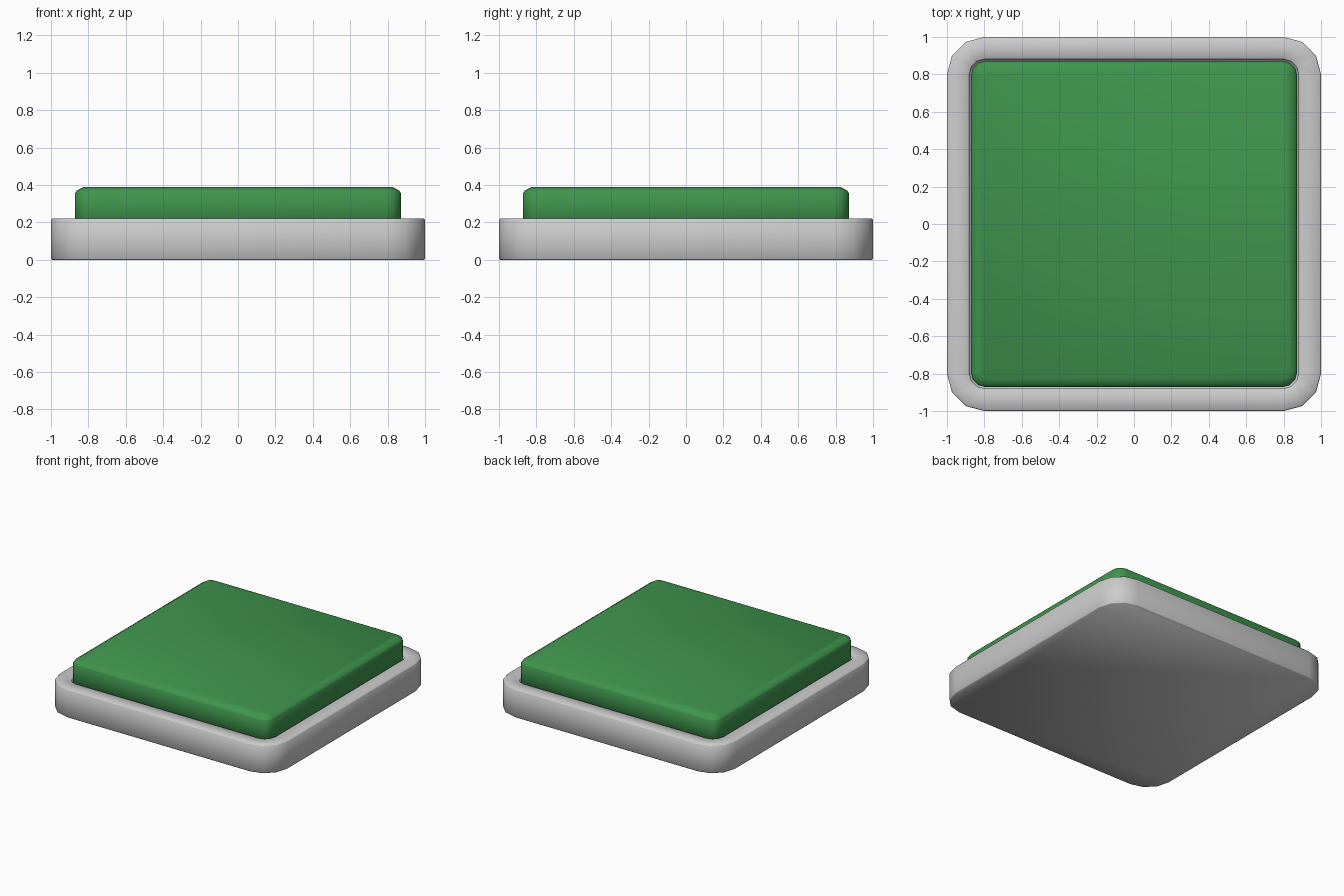
import bpy, bmesh, math

if "Cube" in bpy.data.objects:
    bpy.data.objects.remove(bpy.data.objects["Cube"])


def outline(half, radius, segs=3):
    """Counter-clockwise rounded square."""
    pts = []
    for k in range(4):
        q = k * math.pi / 2
        c = half - radius
        cx = c if k in (0, 3) else -c
        cy = c if k in (0, 1) else -c
        for i in range(segs + 1):
            a = q + i / segs * math.pi / 2
            pts.append((cx + radius * math.cos(a), cy + radius * math.sin(a)))
    return pts


def loft(name, levels, color=None):
    """Skin rounded squares (half size, corner radius, z) and cap both ends."""
    bm = bmesh.new()
    rings = [[bm.verts.new((x, y, z)) for x, y in outline(h, r)] for h, r, z in levels]
    for lo, hi in zip(rings, rings[1:]):
        n = len(lo)
        for i in range(n):
            j = (i + 1) % n
            bm.faces.new((lo[i], lo[j], hi[j], hi[i]))
    bm.faces.new(rings[0][::-1])
    bm.faces.new(rings[-1])
    for f in bm.faces:
        f.smooth = True
    mesh = bpy.data.meshes.new(name)
    bm.to_mesh(mesh)
    bm.free()
    obj = bpy.data.objects.new(name, mesh)
    bpy.context.collection.objects.link(obj)
    if color:
        mat = bpy.data.materials.new(name + "_colour")
        mat.diffuse_color = color
        mat.use_nodes = True
        mat.node_tree.nodes["Principled BSDF"].inputs["Base Color"].default_value = mat.diffuse_color
        mesh.materials.append(mat)
    return obj


# Grey tray: outer wall, thin edge chamfers, rim and shallow recess
loft("tray", [
    (0.995, 0.195, 0.0), (1.0, 0.2, 0.006), (1.0, 0.2, 0.215), (0.993, 0.193, 0.222),
    (0.888, 0.09, 0.222), (0.88, 0.083, 0.214), (0.88, 0.083, 0.12),
])

# Green button seated in the recess, with a softened top edge
loft("button", [
    (0.872, 0.078, 0.12), (0.872, 0.078, 0.355), (0.862, 0.07, 0.37), (0.83, 0.04, 0.388),
], (0.05, 0.30, 0.075, 1))
